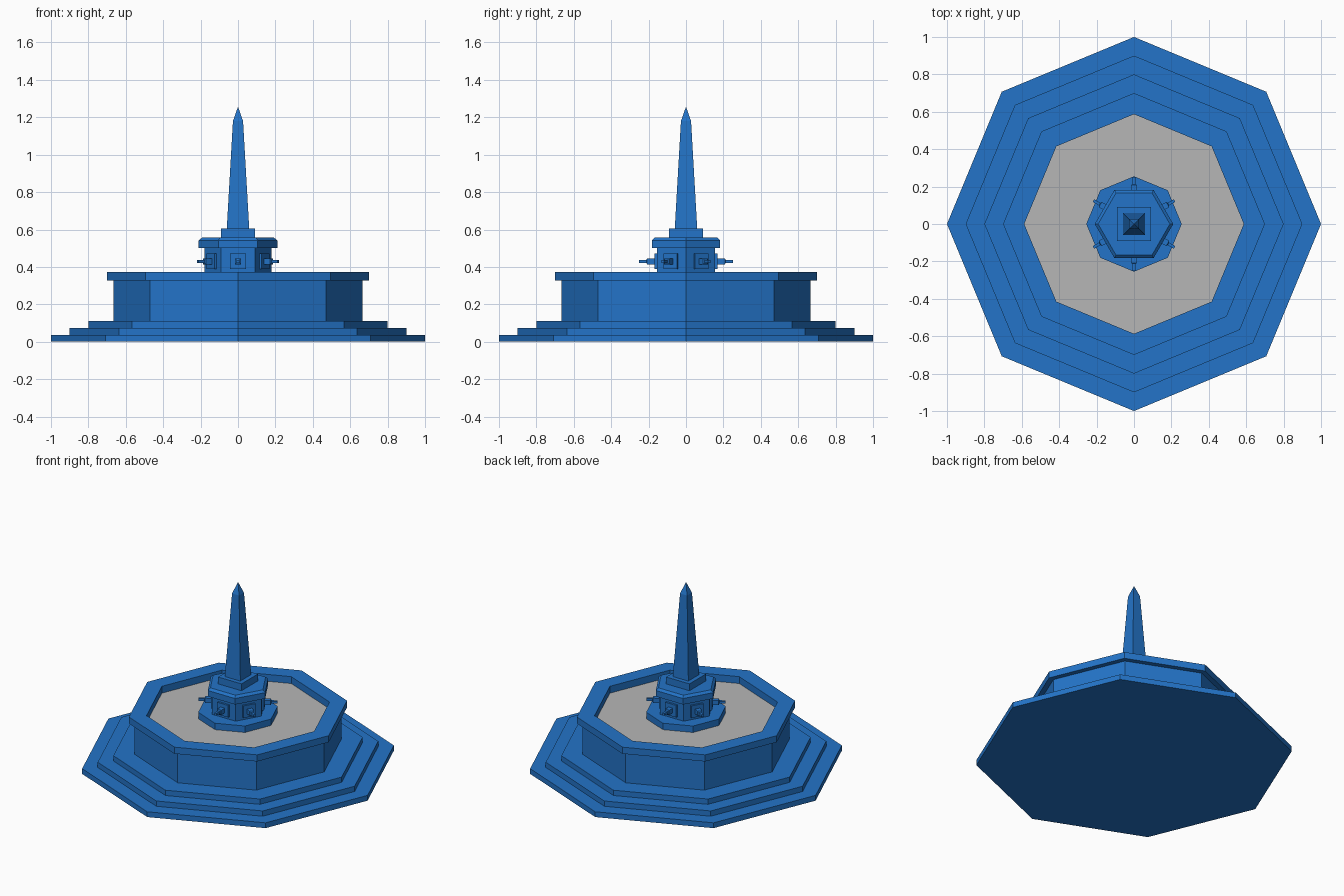
import bpy, bmesh
from math import cos, sin, pi, sqrt

cube = bpy.data.objects.get("Cube")
if cube:
    bpy.data.objects.remove(cube, do_unlink=True)


def material(name, rgb):
    mat = bpy.data.materials.new(name)
    mat.use_nodes = True
    mat.diffuse_color = (*rgb, 1)
    mat.node_tree.nodes["Principled BSDF"].inputs["Base Color"].default_value = (*rgb, 1)
    return mat


BLUE = material("blue stone", (0.017, 0.175, 0.58))
GREY = material("grey water", (0.47, 0.47, 0.47))


def turned(name, sides, profile, mat=BLUE, turn=0.0, ring=False):
    """Sweep a (radius, height) profile around z with flat sides."""
    bm = bmesh.new()
    loops = []
    for r, z in profile:
        if r == 0:
            loops.append([bm.verts.new((0, 0, z))] * sides)
        else:
            angles = [turn + 2 * pi * i / sides for i in range(sides)]
            loops.append([bm.verts.new((r * cos(a), r * sin(a), z)) for a in angles])
    pairs = list(zip(loops, loops[1:]))
    if ring:
        pairs.append((loops[-1], loops[0]))
    for low, high in pairs:
        for i in range(sides):
            j = (i + 1) % sides
            corners = dict.fromkeys((low[i], low[j], high[j], high[i]))
            bm.faces.new(list(corners))
    if not ring:
        for loop in (loops[0], loops[-1]):
            if loop[0] is not loop[1]:
                bm.faces.new(loop)
    bmesh.ops.recalc_face_normals(bm, faces=bm.faces)
    mesh = bpy.data.meshes.new(name)
    bm.to_mesh(mesh)
    bm.free()
    mesh.materials.append(mat)
    obj = bpy.data.objects.new(name, mesh)
    bpy.context.collection.objects.link(obj)
    return obj


def square(name, profile):
    """Square tower from (half width, height) pairs."""
    return turned(name, 4, [(h * sqrt(2), z) for h, z in profile], turn=pi / 4)


# Three octagonal steps
STEP = 0.037
for i, name in enumerate(("lower_step", "middle_step", "upper_step")):
    r = 1 - i * 0.1
    turned(name, 8, [(r, i * STEP), (r, (i + 1) * STEP)])

# Basin wall, overhanging rim and water
turned("basin_wall", 8, [(0.665, 0.111), (0.665, 0.327), (0.587, 0.327), (0.587, 0.111)], ring=True)
turned("basin_rim", 8, [(0.7, 0.327), (0.7, 0.373), (0.587, 0.373), (0.587, 0.327)], ring=True)
turned("water", 8, [(0.587, 0.3), (0.587, 0.325)], GREY)

# Central pedestal: octagonal foot, hexagonal drum, chamfered cap
turned("pedestal_foot", 8, [(0.255, 0.325), (0.255, 0.37)])
turned("drum", 6, [(0.18, 0.37), (0.18, 0.5)])
turned("drum_cap", 6, [(0.21, 0.5), (0.21, 0.542), (0.192, 0.557)])

# Obelisk on its square block
square("obelisk_block", [(0.09, 0.557), (0.09, 0.605)])
square("obelisk", [(0.06, 0.605), (0.027, 1.18), (0, 1.257)])

# A raised panel and a stepped spout on each drum face
for i in range(6):
    panel = square(f"panel_{i + 1}", [(0.042, 0.15), (0.042, 0.169)])
    spout = square(f"spout_{i + 1}", [(0.016, 0.165), (0.016, 0.208), (0.008, 0.212), (0.008, 0.25)])
    for part in (panel, spout):
        part.rotation_euler = (pi / 2, 0, i * pi / 3)
        part.location.z = 0.43
